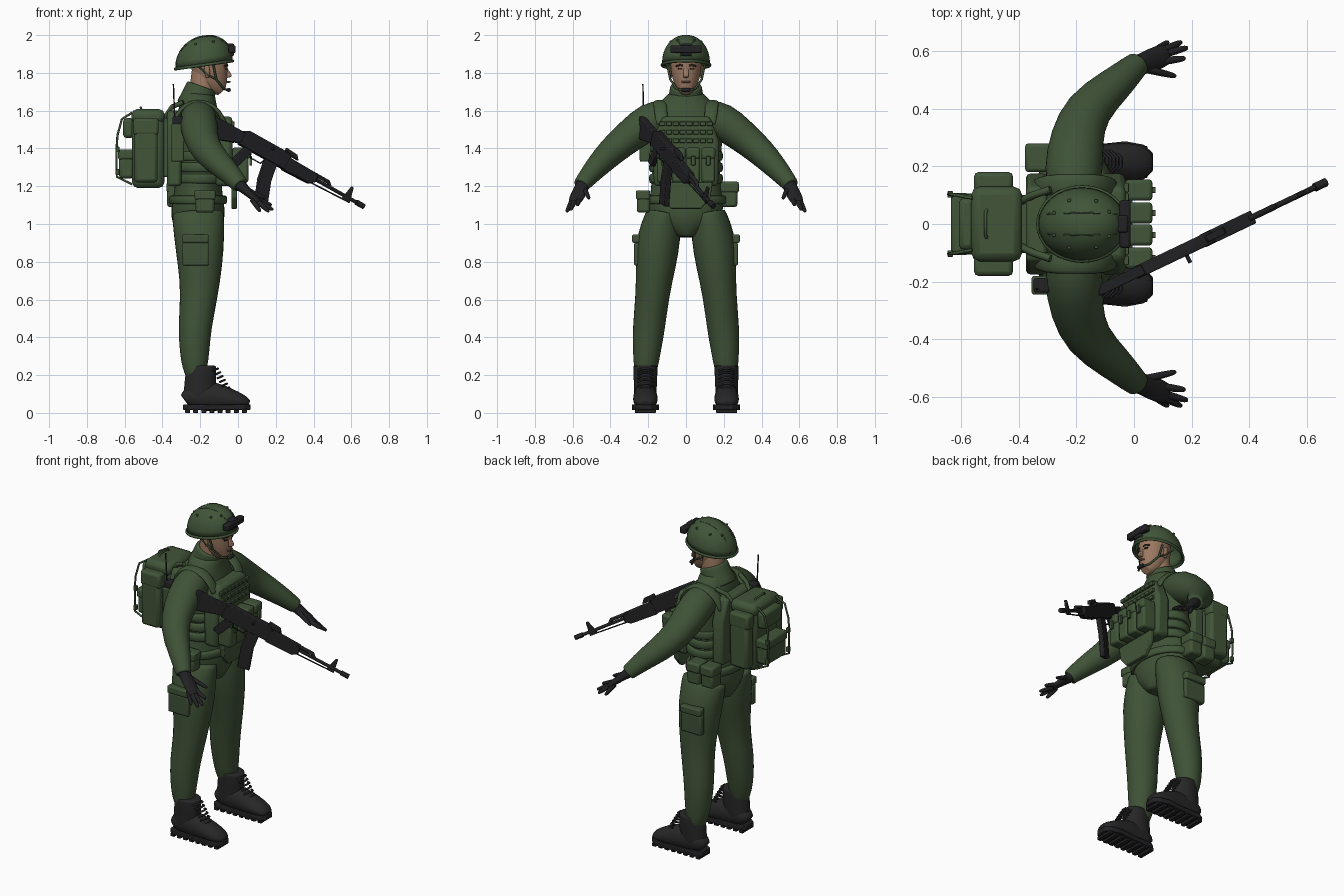
import bpy, bmesh, math
from mathutils import Vector, Matrix

if "Cube" in bpy.data.objects:
    bpy.data.objects.remove(bpy.data.objects["Cube"])


def colour(name, rgb):
    m = bpy.data.materials.new(name)
    m.use_nodes = True
    m.diffuse_color = (*rgb, 1)
    m.node_tree.nodes["Principled BSDF"].inputs["Base Color"].default_value = (*rgb, 1)
    return m


CLOTH = colour("uniform green", (0.05, 0.085, 0.038))
GEAR = colour("webbing green", (0.052, 0.09, 0.04))
BLACK = colour("matte black", (0.016, 0.016, 0.018))
LEATHER = colour("boot black", (0.02, 0.02, 0.02))
SKIN = colour("skin", (0.33, 0.19, 0.12))
LIP = colour("lip brown", (0.2, 0.09, 0.065))
DARK = colour("brow brown", (0.04, 0.025, 0.018))


def finish(name, bm, mat, mirror=False, bevel=0, subsurf=0):
    bmesh.ops.recalc_face_normals(bm, faces=bm.faces)
    me = bpy.data.meshes.new(name)
    bm.to_mesh(me)
    bm.free()
    me.materials.append(mat)
    me.shade_smooth()
    if not subsurf:
        me.set_sharp_from_angle(angle=math.radians(40))
    ob = bpy.data.objects.new(name, me)
    bpy.context.collection.objects.link(ob)
    if bevel:
        b = ob.modifiers.new("Bevel", 'BEVEL')
        b.width, b.segments, b.limit_method = bevel, 2, 'ANGLE'
    if subsurf:
        ob.modifiers.new("Subdivision", 'SUBSURF').levels = subsurf
    if mirror:
        ob.modifiers.new("Mirror", 'MIRROR').use_axis = (False, True, False)
    return ob


def box(name, lo, hi, mat, mirror=False, bevel=0.008, matrix=None):
    """Bevelled block between two corners."""
    bm = bmesh.new()
    lo, hi = Vector(lo), Vector(hi)
    bmesh.ops.create_cube(bm, size=1, matrix=Matrix.Translation((lo + hi) / 2) @ Matrix.Diagonal((*(hi - lo), 1)))
    if matrix:
        bm.transform(matrix)
    return finish(name, bm, mat, mirror, bevel)


def slab(name, outline, axis, a, b, mat, mirror=False, bevel=0.006, matrix=None):
    """Outline extruded from a to b along the axis with the given index."""
    bm = bmesh.new()

    def place(p, d):
        c = list(p)
        c.insert(axis, d)
        return c
    face = bm.faces.new([bm.verts.new(place(p, a)) for p in outline])
    moved = bmesh.ops.extrude_face_region(bm, geom=[face])["geom"]
    shift = Vector(place((0, 0), b - a))
    bmesh.ops.translate(bm, vec=shift, verts=[v for v in moved if isinstance(v, bmesh.types.BMVert)])
    if matrix:
        bm.transform(matrix)
    return finish(name, bm, mat, mirror, bevel)


def sweep(name, rings, ref, mat, mirror=False, segs=16, subsurf=1):
    """Ellipses (x, y, z, radius along ref, other radius) joined along their path."""
    bm = bmesh.new()
    pts = [Vector(r[:3]) for r in rings]
    loops = []
    for i, r in enumerate(rings):
        t = (pts[min(i + 1, len(pts) - 1)] - pts[max(i - 1, 0)]).normalized()
        side = Vector(ref)
        side = (side - t * side.dot(t)).normalized()
        up = t.cross(side)
        angles = [2 * math.pi * k / segs for k in range(segs)]
        loops.append([bm.verts.new(pts[i] + side * r[3] * math.cos(a) + up * r[4] * math.sin(a)) for a in angles])
    for p, q in zip(loops, loops[1:]):
        for k in range(segs):
            n = (k + 1) % segs
            bm.faces.new((p[k], p[n], q[n], q[k]))
    for loop in (loops[0], loops[-1]):
        cap = bm.faces.new(loop)
        bmesh.ops.inset_region(bm, faces=[cap], thickness=min(rings[0][3:] + rings[-1][3:]) * 0.3)
    return finish(name, bm, mat, mirror, 0, subsurf)


def column(name, rows, mat, **kw):
    """Upright body from rows of centre x, z, depth radius, width radius."""
    return sweep(name, [(x, 0, z, rx, ry) for x, z, rx, ry in rows], (1, 0, 0), mat, **kw)


def cord(name, pts, r, mat, mirror=False, cyclic=False, matrix=None):
    cu = bpy.data.curves.new(name, 'CURVE')
    cu.dimensions, cu.bevel_depth, cu.bevel_resolution, cu.use_fill_caps = '3D', r, 2, True
    s = cu.splines.new('POLY')
    s.points.add(len(pts) - 1)
    for p, c in zip(s.points, pts):
        v = Vector(c)
        p.co = (*(matrix @ v if matrix else v), 1)
    s.use_cyclic_u = cyclic
    cu.materials.append(mat)
    ob = bpy.data.objects.new(name, cu)
    bpy.context.collection.objects.link(ob)
    if mirror:
        ob.modifiers.new("Mirror", 'MIRROR').use_axis = (False, True, False)


# Uniform: torso, collar, legs, sleeves
column("torso", [(-.21, .93, .1, .05), (-.212, 1.0, .14, .17), (-.212, 1.08, .147, .21), (-.21, 1.18, .125, .185),
                 (-.21, 1.32, .118, .18), (-.205, 1.46, .13, .2), (-.21, 1.56, .118, .2), (-.212, 1.63, .1, .155),
                 (-.205, 1.69, .085, .095)], CLOTH, segs=20)
column("collar", [(-.23, 1.62, .1, .11), (-.21, 1.68, .088, .092), (-.192, 1.73, .083, .086)], CLOTH)
sweep("trouser_legs", [(-.212, .12, 1.06, .14, .09), (-.205, .145, .93, .137, .122), (-.2, .16, .78, .12, .108),
                       (-.205, .178, .62, .1, .09), (-.23, .197, .45, .09, .088), (-.23, .208, .32, .08, .075),
                       (-.228, .213, .24, .068, .065), (-.225, .215, .19, .05, .05)], (1, 0, 0), CLOTH, True)
sweep("sleeves", [(-.21, .1, 1.57, .09, .09), (-.21, .19, 1.55, .105, .105), (-.2, .3, 1.465, .096, .088),
                  (-.165, .4, 1.38, .083, .078), (-.07, .48, 1.295, .066, .062), (-.005, .54, 1.225, .05, .048),
                  (.012, .555, 1.205, .045, .043)], (1, 0, 0), CLOTH, True)
for z0, z1 in ((.78, .9), (.9, .945)):
    box("cargo_pocket", (-.295, .235, z0), (-.155, .285 if z0 > .8 else .275, z1), CLOTH, True)

# Gloved hands
sweep("glove_palm", [(0, .545, 1.215, .036, .036), (.04, .56, 1.18, .04, .025), (.085, .578, 1.14, .044, .02),
                     (.115, .59, 1.115, .035, .014)], (0, 1, -.2), BLACK, True, segs=12)
fingers = {"little": (.075, .6, 1.13, .118, .632, 1.065), "ring": (.095, .6, 1.125, .165, .632, 1.065),
           "middle": (.105, .59, 1.12, .186, .612, 1.075), "index": (.1, .565, 1.13, .178, .575, 1.1),
           "thumb": (.03, .54, 1.19, .145, .513, 1.135)}
for finger, f in fingers.items():
    a, b = Vector(f[:3]), Vector(f[3:])
    sweep("glove_" + finger, [(*a, .016, .016), (*a.lerp(b, .5), .014, .014), (*a.lerp(b, .95), .011, .011), (*b, .005, .005)],
          (0, 1, 0), BLACK, True, segs=8)

# Boots
outline = [(.215 + w * s, x) for s, xs in ((1, (0, 1, 2, 3, 4, 5)), (-1, (5, 4, 3, 2, 1, 0)))
           for x, w in [((-.29, .04), (-.26, .06), (-.12, .062), (-.03, .072), (.035, .06), (.066, .03))[i] for i in xs]]
slab("boot_sole", [(x, y) for y, x in outline], 2, .015, .045, BLACK, True, .004)
for i in range(8):
    x = -.28 + i * .043
    box("sole_lug", (x, .16, 0), (x + .026, .27, .02), BLACK, True, .003)
sweep("boot_foot", [(-.285, .215, .07, .035, .03), (-.265, .215, .085, .058, .065), (-.16, .215, .09, .062, .085),
                    (-.08, .215, .08, .066, .07), (0, .215, .065, .068, .046), (.045, .215, .055, .052, .03),
                    (.06, .215, .05, .03, .015)], (0, 1, 0), LEATHER, True)
sweep("boot_shaft", [(-.205, .215, .08, .085, .06), (-.2, .215, .16, .086, .062), (-.195, .215, .215, .082, .066),
                     (-.195, .215, .25, .08, .064)], (1, 0, 0), LEATHER, True)
for i in range(6):
    x, z = -.118 + i * .012, .235 - i * .02
    cord("boot_lace", [(x - .015, .175, z - .012), (x + .012, .2, z), (x + .012, .23, z), (x - .015, .255, z - .012)],
         .006, BLACK, True)

# Head
column("neck", [(-.195, 1.66, .07, .068), (-.185, 1.74, .07, .068), (-.175, 1.82, .07, .065)], SKIN)
column("head", [(-.085, 1.7, .026, .03), (-.107, 1.725, .062, .054), (-.132, 1.765, .086, .073), (-.15, 1.82, .1, .083),
                (-.155, 1.88, .103, .086), (-.16, 1.94, .08, .07)], SKIN, subsurf=2)
slab("nose", [(-.06, 1.83), (-.032, 1.787), (-.036, 1.778), (-.06, 1.773)], 1, -.013, .013, SKIN)
sweep("ears", [(-.16, .078, 1.775, .01, .006), (-.165, .087, 1.81, .02, .009), (-.165, .086, 1.84, .012, .006)],
      (1, 0, 0), SKIN, True, segs=8)
cord("lips", [(-.057, -.022, 1.751), (-.044, 0, 1.753), (-.057, .022, 1.751)], .005, LIP)
cord("eyebrows", [(-.056, .016, 1.838), (-.057, .032, 1.842), (-.072, .052, 1.836)], .005, DARK, True)
cord("eyes", [(-.058, .022, 1.822), (-.066, .042, 1.822)], .005, DARK, True)


# Helmet with rim, seams, mount and chin strap
def shell(angle, lift, grow=1.0):
    """Point on the helmet dome; lift runs from 0 at the rim to 1 at the crown."""
    e = lift * math.pi / 2
    x, y = .152 * grow * math.cos(e) * math.cos(angle), .127 * grow * math.cos(e) * math.sin(angle)
    return Vector((-.18 + x, y, 1.848 + .152 * grow * math.sin(e) ** .9 + .14 * x))


bm = bmesh.new()
rows = [[bm.verts.new(shell(2 * math.pi * k / 32, j / 9)) for k in range(32)] for j in range(9)]
for p, q in zip(rows, rows[1:]):
    for k in range(32):
        bm.faces.new((p[k], p[(k + 1) % 32], q[(k + 1) % 32], q[k]))
bm.faces.new(rows[-1])
helmet = finish("helmet", bm, GEAR)
helmet.modifiers.new("Thickness", 'SOLIDIFY').thickness = .012
cord("helmet_rim", [shell(2 * math.pi * k / 32, 0) - Vector((0, 0, .006)) for k in range(32)], .008, GEAR, cyclic=True)
for k in (.5, 1.1, 2.0, 2.7):
    p = shell(k, .5)
    box("helmet_rivet", p - Vector((.006,) * 3), p + Vector((.006,) * 3), GEAR, True, .003)
cord("helmet_seam", [shell(a, l, 1.002) for a, l in ((.25, .05), (.35, .4), (.7, .7), (1.57, .8), (2.44, .7), (2.8, .4), (2.9, .05))],
     .003, GEAR, True)
box("goggle_mount", (-.05, -.083, 1.905), (-.012, .083, 1.945), BLACK)
box("goggle_clip", (-.06, -.03, 1.89), (-.02, .03, 1.955), BLACK)
cord("chin_strap", [(-.13, .098, 1.84), (-.115, .083, 1.765), (-.075, .048, 1.715), (-.05, 0, 1.708)], .006, GEAR, True)
cord("rear_strap", [(-.21, .098, 1.835), (-.16, .085, 1.79), (-.115, .083, 1.765)], .005, GEAR, True)
box("chin_cup", (-.06, -.025, 1.7), (-.038, .025, 1.72), BLACK)

# Armour vest
for z in (1.215, 1.275, 1.335):
    column("waist_band", [(-.2, z, .14, .19), (-.2, z + .01, .148, .198), (-.2, z + .04, .148, .198), (-.2, z + .05, .14, .19)],
           GEAR, segs=24)
plate = [(-.17, 1.2), (.17, 1.2), (.175, 1.44), (.125, 1.57), (-.125, 1.57), (-.175, 1.44)]
slab("chest_plate", plate, 0, -.12, -.03, GEAR, bevel=.02)
slab("back_plate", [(y, z + .03 * (z > 1.3)) for y, z in plate], 0, -.375, -.3, GEAR, bevel=.015)
slab("groin_flap", [(-.14, 1.22), (.14, 1.22), (.13, 1.14), (.08, 1.08), (-.08, 1.08), (-.13, 1.14)], 0, -.035, -.005, GEAR)
sweep("shoulder_straps", [(-.07, .125, 1.53, .035, .014), (-.1, .135, 1.6, .038, .014), (-.16, .137, 1.645, .04, .014),
                          (-.24, .137, 1.65, .04, .014), (-.31, .135, 1.61, .038, .014), (-.34, .125, 1.53, .035, .014)],
      (0, 1, 0), GEAR, True, segs=8)
for z in (1.43, 1.475, 1.52):
    for i in range(4):
        y = .002 + i * .036
        box("webbing_loop", (-.035, y, z), (-.018, y + .032, z + .022), GEAR, True, .003)
for y in (.002, .082):
    box("magazine_pouch", (-.035, y, 1.22), (.055, y + .072, 1.39), GEAR, True, .012)
    box("pouch_flap", (-.03, y - .001, 1.345), (.064, y + .073, 1.405), GEAR, True, .012)
    box("pouch_buckle", (.06, y + .025, 1.31), (.075, y + .047, 1.36), GEAR, True, .003)

# Belt, hip pouches and radio
column("belt", [(-.212, 1.105, .15, .21), (-.212, 1.115, .157, .217), (-.212, 1.14, .157, .217), (-.212, 1.15, .15, .21)],
       GEAR, segs=24)
box("right_hip_pouch", (-.225, -.26, 1.06), (-.125, -.19, 1.17), GEAR, bevel=.014)
box("right_pouch_flap", (-.23, -.265, 1.13), (-.12, -.19, 1.178), GEAR)
for x in (-.375, -.28):
    box("left_hip_pouch", (x, .18, 1.09), (x + .085, .272, 1.2), GEAR, bevel=.014)
    box("left_pouch_flap", (x - .003, .18, 1.165), (x + .088, .28, 1.225), GEAR, bevel=.012)
box("radio_pouch", (-.355, -.245, 1.33), (-.285, -.18, 1.53), GEAR)
box("radio", (-.348, -.238, 1.49), (-.292, -.187, 1.57), BLACK)
cord("radio_antenna", [(-.335, -.225, 1.55), (-.342, -.228, 1.74)], .004, BLACK)

# Backpack
box("pack_body", (-.56, -.125, 1.19), (-.39, .125, 1.58), GEAR, bevel=.03)
box("pack_lid", (-.565, -.13, 1.53), (-.388, .13, 1.608), GEAR, bevel=.03)
box("pack_side_pocket", (-.55, .11, 1.22), (-.425, .178, 1.52), GEAR, True, .018)
box("pack_side_flap", (-.555, .11, 1.47), (-.42, .18, 1.56), GEAR, True, .015)
box("pack_lower_pocket", (-.63, -.1, 1.24), (-.55, .1, 1.37), GEAR, bevel=.018)
box("pack_lower_flap", (-.635, -.103, 1.34), (-.55, .103, 1.395), GEAR, bevel=.012)
box("pack_upper_pocket", (-.608, -.09, 1.455), (-.55, .09, 1.56), GEAR, bevel=.018)
box("pack_harness", (-.4, -.1, 1.25), (-.365, .1, 1.56), GEAR)
cord("pack_handle", [(-.51, -.05, 1.6), (-.515, -.04, 1.618), (-.515, .04, 1.618), (-.51, .05, 1.6)], .006, GEAR)
cord("pack_compression_strap", [(-.56, .09, 1.59), (-.615, .1, 1.555), (-.638, .103, 1.47), (-.643, .103, 1.4),
                                (-.642, .103, 1.25), (-.56, .1, 1.21)], .006, GEAR, True)
for z in (1.26, 1.38):
    box("strap_buckle", (-.648, .092, z), (-.628, .114, z + .03), GEAR, True, .003)
cord("pack_shoulder_strap", [(-.39, .08, 1.56), (-.35, .1, 1.62), (-.29, .12, 1.645)], .013, GEAR, True)

# Slung rifle, built along its own length and then aimed
aim = Vector((.785, .375, -.44)).normalized()
side = Vector((0, 0, 1)).cross(aim).normalized()
R = Matrix((aim, side, aim.cross(side))).transposed().to_4x4()
R.translation = (-.13, -.235, 1.53)


def gun(name, outline, width):
    slab("rifle_" + name, outline, 1, -width, width, BLACK, bevel=.004, matrix=R)


gun("stock", [(-.01, .04), (.19, .04), (.19, -.02), (.03, -.075), (-.005, -.085)], .018)
gun("receiver", [(.18, .05), (.2, .06), (.46, .06), (.48, .045), (.48, -.03), (.18, -.03)], .022)
gun("grip", [(.22, -.02), (.27, -.02), (.225, -.14), (.18, -.13)], .015)
gun("magazine", [(.35, -.02), (.425, -.02), (.435, -.12), (.475, -.25), (.405, -.265), (.365, -.14)], .015)
gun("handguard", [(.47, .04), (.66, .035), (.67, -.005), (.64, -.03), (.47, -.035)], .024)
gun("rear_sight", [(.44, .05), (.53, .05), (.51, .075), (.44, .08)], .012)
gun("front_sight", [(.85, -.015), (.9, -.015), (.885, .07), (.872, .07)], .008)
for name, pts, r in (("barrel", [(.6, 0, .008), (.965, 0, .008)], .01), ("muzzle", [(.935, 0, .008), (.985, 0, .008)], .015),
                     ("gas_tube", [(.64, 0, .03), (.74, 0, .03), (.76, 0, .01)], .011),
                     ("cleaning_rod", [(.64, 0, -.02), (.88, 0, -.012)], .004),
                     ("trigger_guard", [(.26, 0, -.03), (.275, 0, -.062), (.34, 0, -.062), (.355, 0, -.03)], .004),
                     ("bolt_handle", [(.36, -.02, .035), (.36, -.05, .035)], .007)):
    cord("rifle_" + name, pts, r, BLACK, matrix=R)
